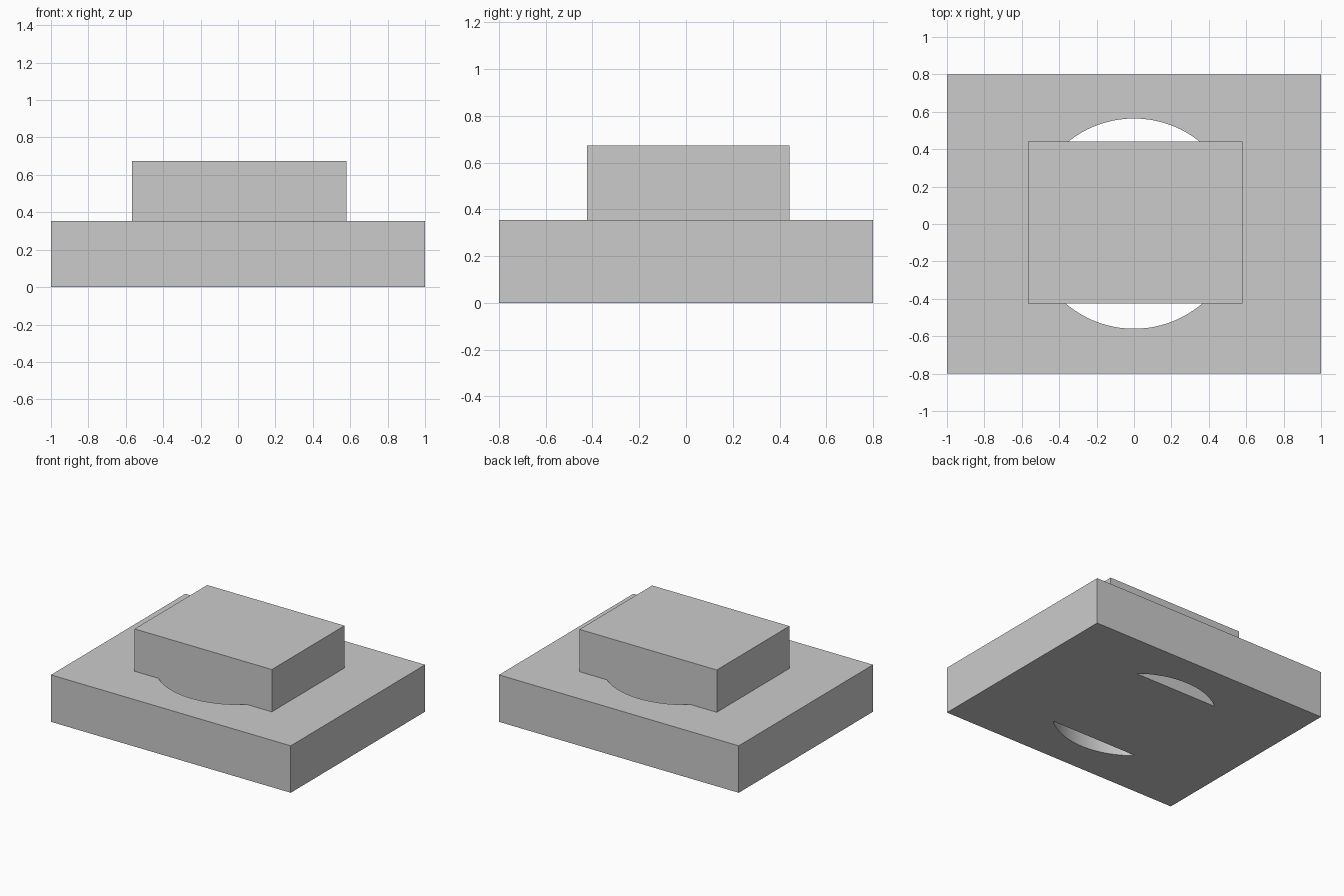
import bpy

# Remove the default object
cube = bpy.data.objects.get("Cube")
if cube:
    bpy.data.objects.remove(cube, do_unlink=True)

# One plain grey for the whole piece
grey = bpy.data.materials.new("light_grey")
grey.use_nodes = True
colour = (0.6, 0.6, 0.6, 1.0)
grey.diffuse_color = colour
grey.node_tree.nodes["Principled BSDF"].inputs["Base Color"].default_value = colour


def box(name, low, high):
    """Axis-aligned box between two corners."""
    centre = [(a + b) / 2 for a, b in zip(low, high)]
    bpy.ops.mesh.primitive_cube_add(size=1, location=centre)
    obj = bpy.context.object
    obj.name = name
    obj.scale = [b - a for a, b in zip(low, high)]
    bpy.ops.object.transform_apply(location=True, rotation=False, scale=True)
    obj.data.materials.append(grey)
    return obj


def apply_boolean(target, tool, operation):
    """Combine the tool into the target, then discard the tool."""
    mod = target.modifiers.new(operation.title(), "BOOLEAN")
    mod.operation = operation
    mod.solver = "EXACT"
    mod.object = tool
    bpy.ops.object.select_all(action="DESELECT")
    bpy.context.view_layer.objects.active = target
    target.select_set(True)
    bpy.ops.object.modifier_apply(modifier=mod.name)
    bpy.data.objects.remove(tool, do_unlink=True)


# Rectangular base plate with a round through hole
base = box("base_plate", (-1, -0.8, 0), (1, 0.8, 0.354))
bpy.ops.mesh.primitive_cylinder_add(vertices=96, radius=0.562, depth=2, location=(0, 0.002, 0.2))
hole = bpy.context.object
hole.name = "hole_cutter"
hole.hide_render = True
hole.data.materials.append(grey)
apply_boolean(base, hole, "DIFFERENCE")

# Rectangular block filling the middle of the hole, flush underneath
block = box("centre_block", (-0.566, -0.424, 0), (0.579, 0.442, 0.673))
apply_boolean(base, block, "UNION")

# Smooth hole wall, crisp edges elsewhere
bpy.ops.object.shade_smooth_by_angle(angle=0.5)
